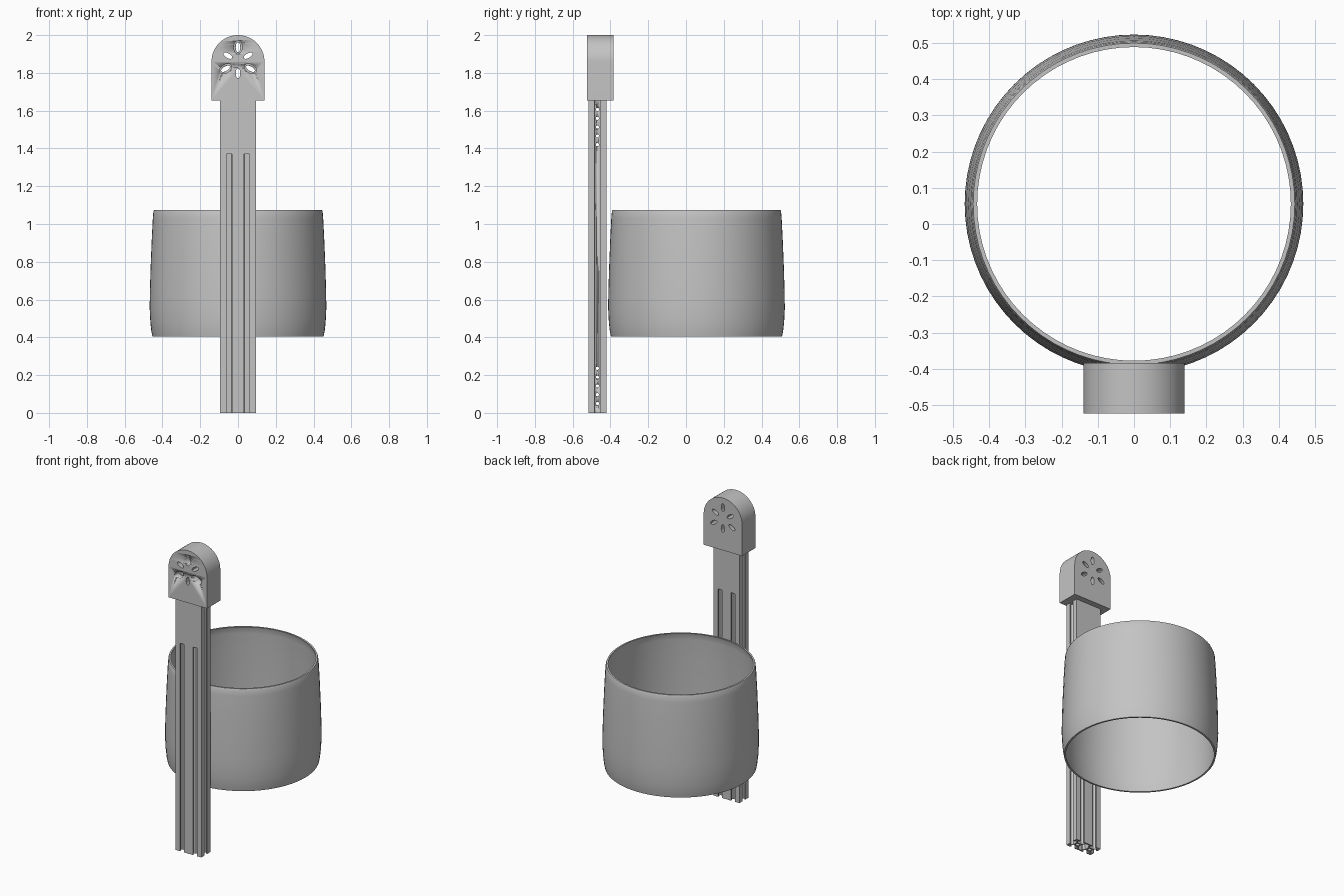
import bpy, bmesh, math
from mathutils import Matrix, Vector

if "Cube" in bpy.data.objects:
    bpy.data.objects.remove(bpy.data.objects["Cube"])

grey = bpy.data.materials.new("plain grey")
grey.use_nodes = True
grey.diffuse_color = (0.55, 0.55, 0.55, 1)
grey.node_tree.nodes["Principled BSDF"].inputs["Base Color"].default_value = (0.55, 0.55, 0.55, 1)


def finish(name, bm):
    """Turn a bmesh into a shaded, coloured object."""
    bmesh.ops.remove_doubles(bm, verts=bm.verts, dist=1e-5)
    bmesh.ops.recalc_face_normals(bm, faces=bm.faces)
    mesh = bpy.data.meshes.new(name)
    bm.to_mesh(mesh)
    bm.free()
    mesh.materials.append(grey)
    mesh.shade_smooth()
    mesh.set_sharp_from_angle(angle=math.radians(30))
    obj = bpy.data.objects.new(name, mesh)
    bpy.context.collection.objects.link(obj)
    return obj


def extrude_profile(name, loops, depth, matrix):
    """Fill closed 2D loops (inner loops become holes) and extrude them evenly about z = 0."""
    curve = bpy.data.curves.new(name, 'CURVE')
    curve.dimensions = '2D'
    curve.fill_mode = 'BOTH'
    curve.extrude = depth / 2
    for loop in loops:
        spline = curve.splines.new('POLY')
        spline.points.add(len(loop) - 1)
        for point, (x, y) in zip(spline.points, loop):
            point.co = (x, y, 0, 1)
        spline.use_cyclic_u = True
    temp = bpy.data.objects.new(name + "_curve", curve)
    bpy.context.collection.objects.link(temp)
    graph = bpy.context.evaluated_depsgraph_get()
    mesh = bpy.data.meshes.new_from_object(temp.evaluated_get(graph))
    bm = bmesh.new()
    bm.from_mesh(mesh)
    bm.transform(matrix)
    bpy.data.objects.remove(temp)
    bpy.data.meshes.remove(mesh)
    return finish(name, bm)


def ellipse(cx, cy, rx, ry, angle=0, sides=24):
    turn = Matrix.Rotation(angle, 2)
    pts = []
    for i in range(sides):
        a = math.tau * i / sides
        p = turn @ Vector((rx * math.cos(a), ry * math.sin(a)))
        pts.append((cx + p.x, cy + p.y))
    return pts


def mirror_quadrant(quad, scale):
    """Complete a loop from its +x +y quarter, listed anticlockwise."""
    half = quad + [(-x, y) for x, y in reversed(quad)]
    full = half + [(-x, -y) for x, y in half]
    return [(x * scale, y * scale) for x, y in full]


def cut(obj, cutter):
    mod = obj.modifiers.new("cut", 'BOOLEAN')
    mod.operation = 'DIFFERENCE'
    mod.solver = 'EXACT'
    mod.object = cutter
    cutter.hide_render = True
    graph = bpy.context.evaluated_depsgraph_get()
    mesh = bpy.data.meshes.new_from_object(obj.evaluated_get(graph))
    obj.modifiers.clear()
    obj.data = mesh
    bpy.data.objects.remove(cutter)


# Slotted post: two joined square cores with T-slots, bores and a middle hollow
MM = 0.0047
POST_Y = -0.469
POST_TOP = 1.66
side_slot = [(3.9, 2.8), (6.5, 5.5), (8.2, 5.5), (8.2, 3.1), (10, 3.1)]
face_slot = [(y, x) for x, y in reversed(side_slot)]
core = side_slot + [(10, 10)] + face_slot + [(-x, y) for x, y in reversed(face_slot)]
outline = mirror_quadrant([(x + 10, y) for x, y in core], MM)
hollow = mirror_quadrant([(5.5, 3.5), (3, 6), (3, 8)], MM)
bores = [ellipse(s * 10 * MM, 0, 2.4 * MM, 2.4 * MM) for s in (-1, 1)]
post = extrude_profile("slotted_post", [outline, hollow] + bores, POST_TOP,
                       Matrix.Translation((0, POST_Y, POST_TOP / 2)))

# Rows of cross holes near both ends of the post
heights = [base + 0.0465 * i for base in (0.05, 1.42) for i in range(5)]
drill = extrude_profile("drill", [ellipse(-z, 0, 0.0085, 0.0085, sides=16) for z in heights], 0.4,
                        Matrix.Translation((0, POST_Y, 0)) @ Matrix.Rotation(math.pi / 2, 4, 'Y'))
cut(post, drill)

# Filler strips in the upper ends of the front and back slots
for side, label in ((-1, "front"), (1, "back")):
    for x, hand in ((-10 * MM, "right"), (10 * MM, "left")):
        bm = bmesh.new()
        bmesh.ops.create_cube(bm, size=1)
        bm.transform(Matrix.Translation((x, POST_Y + side * 6.9 * MM, 1.513))
                     @ Matrix.Diagonal((6.1 * MM, 5.9 * MM, 0.286, 1)))
        finish(f"slot_filler_{label}_{hand}", bm)

# Rounded cap with a flower of six oval holes, three widened at the front
CAP_Z, CAP_R = 1.86, 0.14
CAP_FRONT, CAP_BACK = -0.523, -0.384
arch = [(CAP_R * math.cos(math.pi * i / 32), CAP_Z + CAP_R * math.sin(math.pi * i / 32))
        for i in range(33)] + [(-CAP_R, 1.655), (CAP_R, 1.655)]


def petal(index, radius, length, width):
    a = math.pi / 2 + index * math.pi / 3
    return ellipse(radius * math.cos(a), CAP_Z + radius * math.sin(a), length, width, a)


def facing_front(y):
    return Matrix.Translation((0, y, 0)) @ Matrix.Rotation(math.pi / 2, 4, 'X')


holes = [petal(i, 0.062 if i % 2 else 0.076, 0.026, 0.012) for i in range(6)]
cap = extrude_profile("rounded_cap", [arch] + holes, CAP_BACK - CAP_FRONT,
                      facing_front((CAP_FRONT + CAP_BACK) / 2))
widener = extrude_profile("widener", [petal(i, 0.076, 0.035, 0.022) for i in (0, 2, 4)], 0.1,
                          facing_front(CAP_FRONT))
cut(cap, widener)

# Open barrel-shaped ring behind the post
outer = [(0.453, 0.405), (0.459, 0.435), (0.464, 0.48), (0.4675, 0.55), (0.467, 0.62),
         (0.463, 0.76), (0.457, 0.91), (0.451, 1.03), (0.448, 1.066), (0.444, 1.075)]
inner = [(r - 0.011, z) for r, z in reversed(outer)]
bm = bmesh.new()
loop = [bm.verts.new((r, 0, z)) for r, z in outer + inner]
edges = [bm.edges.new((loop[i - 1], loop[i])) for i in range(len(loop))]
bmesh.ops.spin(bm, geom=loop + edges, cent=(0, 0, 0), axis=(0, 0, 1),
               angle=math.tau, steps=72, use_merge=True)
bm.transform(Matrix.Translation((0, 0.0555, 0)))
finish("barrel_ring", bm)
